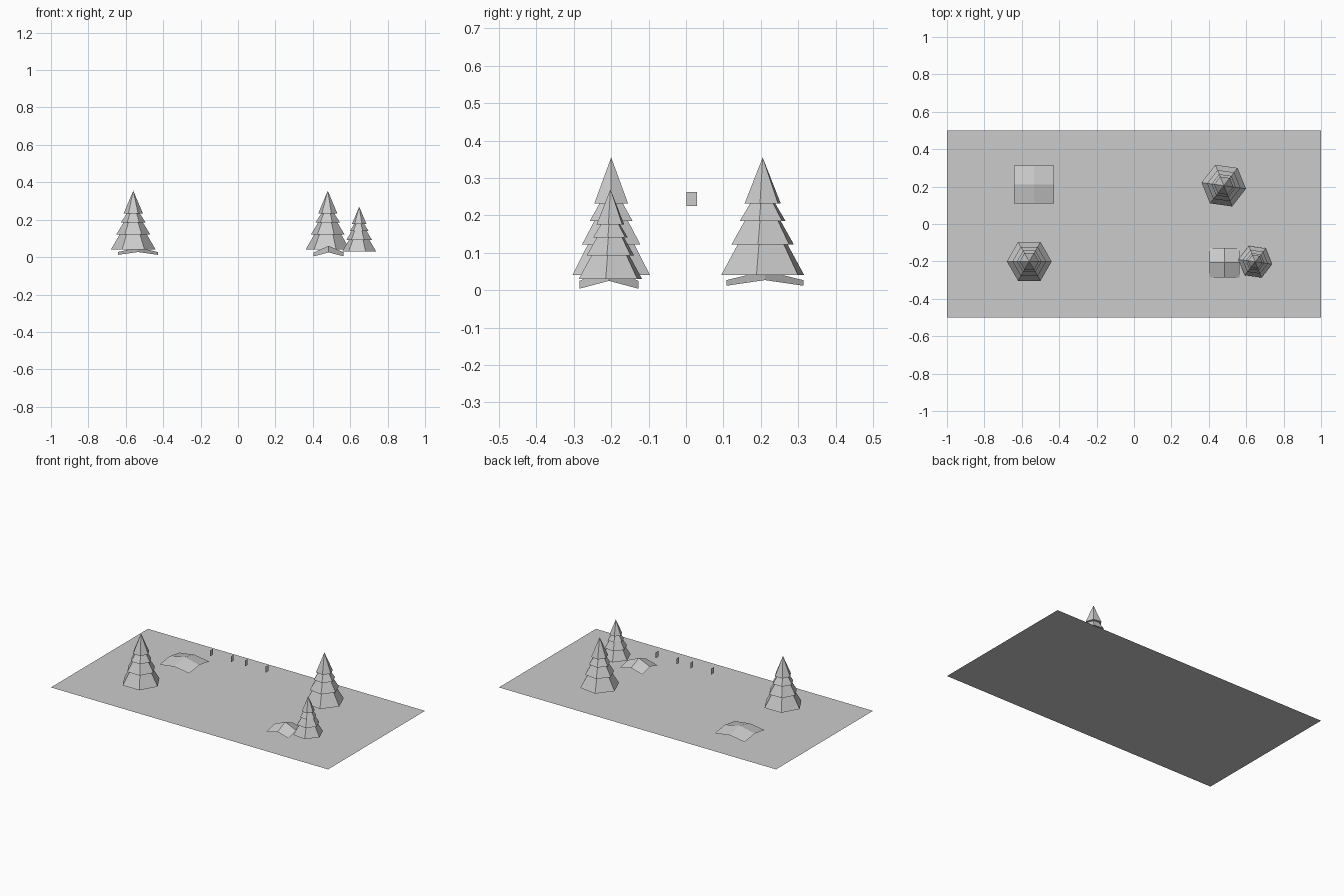
import bpy, bmesh, math

if "Cube" in bpy.data.objects:
    bpy.data.objects.remove(bpy.data.objects["Cube"])


def add_object(name, bm):
    mesh = bpy.data.meshes.new(name)
    bm.to_mesh(mesh)
    bm.free()
    ob = bpy.data.objects.new(name, mesh)
    bpy.context.collection.objects.link(ob)
    return ob


def grid(bm, nx, ny):
    bmesh.ops.create_grid(bm, x_segments=nx, y_segments=ny, size=0.5)


# Ground slab: a flat sheet
bm = bmesh.new()
grid(bm, 1, 1)
bmesh.ops.scale(bm, vec=(2, 1, 1), verts=bm.verts)
add_object("ground_sheet", bm)

# Tree profile: radius and height, four stacked skirts
SKIRTS = [(0.12, 0.04), (0.072, 0.122), (0.09, 0.122), (0.052, 0.185),
          (0.066, 0.185), (0.036, 0.232), (0.052, 0.232)]


def tree(name, x, y, scale, turn):
    bm = bmesh.new()
    rings = []
    for r, z in SKIRTS:
        rings.append([bm.verts.new((r * math.cos(math.tau * i / 6),
                                    r * math.sin(math.tau * i / 6), z))
                      for i in range(6)])
    tip = bm.verts.new((0, 0, 0.355))
    for low, high in zip(rings, rings[1:]):
        for i in range(6):
            j = (i + 1) % 6
            bm.faces.new((low[i], low[j], high[j], high[i]))
    for i in range(6):
        bm.faces.new((rings[-1][i], rings[-1][(i + 1) % 6], tip))
    bm.faces.new(rings[0][::-1])
    ob = add_object(name, bm)
    ob.location = (x, y, 0)
    ob.scale = (scale,) * 3
    ob.rotation_euler.z = math.radians(turn)


tree("tree_left", -0.56, -0.2, 1.0, 0)
tree("tree_back", 0.48, 0.205, 1.0, -8)
tree("tree_small", 0.648, -0.202, 0.76, -8)


# Mounds: raised 2x2 patches with low corners and a high centre
def mound(name, x, y, sx, sy, heights):
    bm = bmesh.new()
    grid(bm, 2, 2)
    for v in bm.verts:
        rim = (abs(v.co.x) > 0.1) + (abs(v.co.y) > 0.1)
        v.co = (v.co.x * sx + x, v.co.y * sy + y, heights[rim])
    add_object(name, bm)


mound("mound_large", -0.535, 0.211, 0.215, 0.205, (0.052, 0.027, 0.012))
mound("mound_small", 0.485, -0.206, 0.16, 0.158, (0.06, 0.025, 0.004))

# Four small upright tabs facing sideways
for n, x in enumerate((-0.202, -0.053, 0.048, 0.198)):
    bm = bmesh.new()
    bm.faces.new([bm.verts.new((x, y, z)) for y, z in
                  ((0.002, 0.225), (0.03, 0.225), (0.03, 0.263), (0.002, 0.263))])
    add_object(f"small_tab_{n + 1}", bm)
